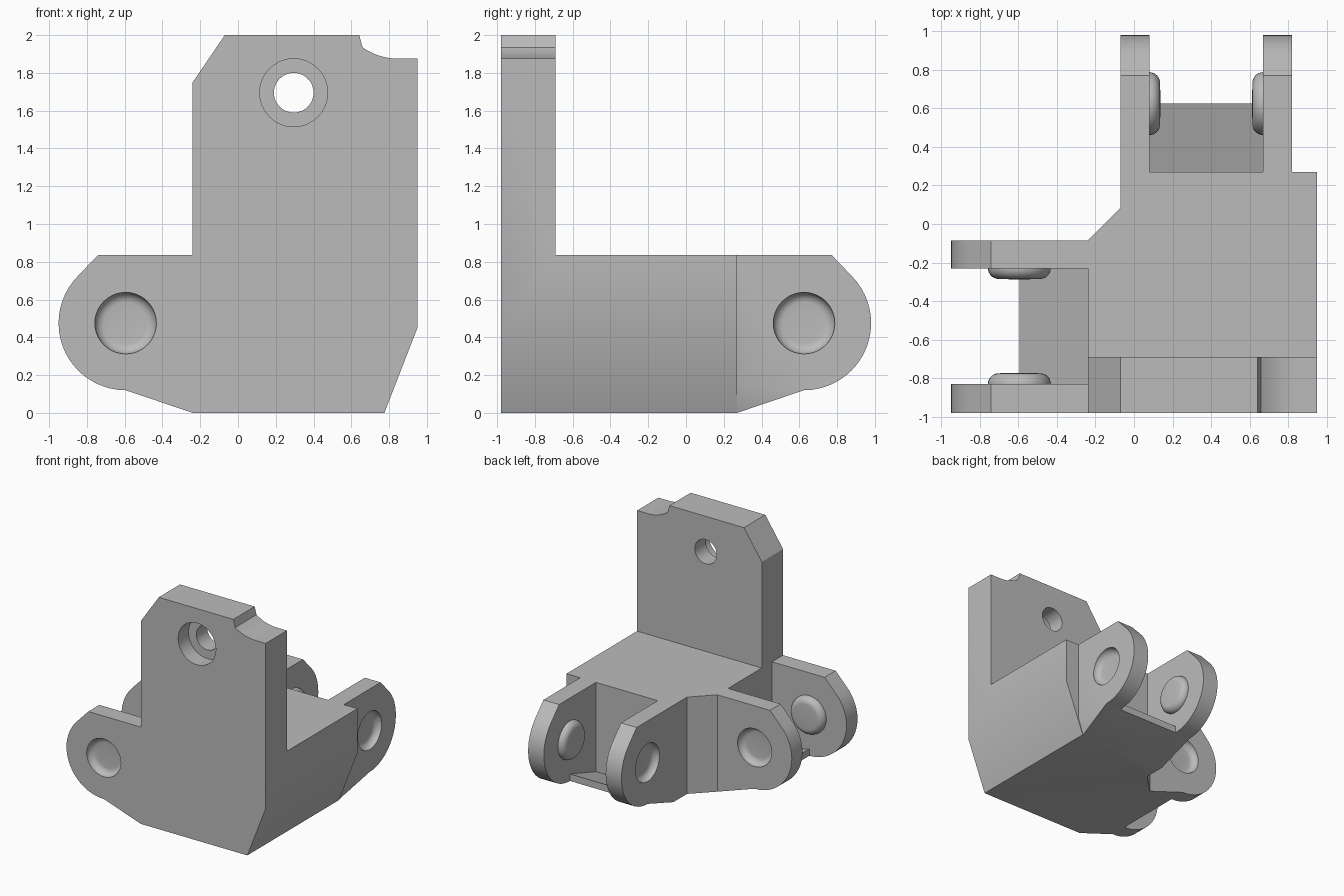
import bpy, bmesh, math
from mathutils import Vector

if "Cube" in bpy.data.objects:
    bpy.data.objects.remove(bpy.data.objects["Cube"])

grey = bpy.data.materials.new("mid_grey")
grey.diffuse_color = (0.5, 0.5, 0.5, 1)
grey.use_nodes = True
grey.node_tree.nodes["Principled BSDF"].inputs["Base Color"].default_value = grey.diffuse_color
TOP = 0.835      # height of the base block
CZ, R = 0.475, 0.355   # hinge centre height, ear radius


def place(axis, a, b, h):
    """Profile point (a, b) at distance h along an axis."""
    return {'x': (h, a, b), 'y': (a, h, b), 'z': (a, b, h)}[axis]


def finish(bm, name):
    bmesh.ops.recalc_face_normals(bm, faces=bm.faces)
    me = bpy.data.meshes.new(name)
    bm.to_mesh(me)
    bm.free()
    ob = bpy.data.objects.new(name, me)
    bpy.context.collection.objects.link(ob)
    me.materials.append(grey)
    return ob


def prism(name, axis, pts, lo, hi, cut=None):
    """Extrude a profile; optionally slice it with a plane (point, outward normal)."""
    bm = bmesh.new()
    rings = [[bm.verts.new(place(axis, a, b, h)) for a, b in pts] for h in (lo, hi)]
    n = len(pts)
    for r in rings:
        bm.faces.new(r)
    for i in range(n):
        j = (i + 1) % n
        bm.faces.new((rings[0][i], rings[0][j], rings[1][j], rings[1][i]))
    if cut:
        res = bmesh.ops.bisect_plane(bm, geom=bm.verts[:] + bm.edges[:] + bm.faces[:],
                                     plane_co=cut[0], plane_no=cut[1], clear_outer=True)
        edges = [e for e in res['geom_cut'] if isinstance(e, bmesh.types.BMEdge)]
        bmesh.ops.edgeloop_fill(bm, edges=edges)
    return finish(bm, name)


def lathe(name, axis, ca, cb, start, sign, profile, seg=40):
    """Turn (radius, height) pairs about an axis line through (ca, cb)."""
    bm = bmesh.new()
    rings = []
    for r, h in profile:
        rings.append([bm.verts.new(place(axis, ca + r * math.cos(2 * math.pi * i / seg),
                                         cb + r * math.sin(2 * math.pi * i / seg),
                                         start + sign * h)) for i in range(seg)])
    for p, q in zip(rings, rings[1:]):
        for i in range(seg):
            j = (i + 1) % seg
            bm.faces.new((p[i], p[j], q[j], q[i]))
    bm.faces.new(rings[0])
    bm.faces.new(rings[-1])
    return finish(bm, name)


def boolean(target, other, op):
    m = target.modifiers.new(op, 'BOOLEAN')
    m.operation, m.object, m.solver = op, other, 'EXACT'
    bpy.context.view_layer.objects.active = target
    bpy.ops.object.modifier_apply(modifier=m.name)
    bpy.data.objects.remove(other)


def smooth(ob):
    bpy.ops.object.select_all(action='DESELECT')
    ob.select_set(True)
    bpy.context.view_layer.objects.active = ob
    bpy.ops.object.shade_smooth_by_angle(angle=math.radians(30))


# hinge ear outline: distance out from the block, height
ear = [(-0.1, 0), (-0.1, TOP), (R + 0.147, TOP)]
for i in range(22):
    t = math.radians(45 - 135 * i / 21)
    ear.append((R + R * math.cos(t), CZ + R * math.sin(t)))
ear.append((0, 0))
# thin floor web between two ears
web = [(-0.1, 0), (0, 0), (R, CZ - R), (R, 0.18), (0, 0.065), (-0.1, 0.065)]


def left(pts):
    return [(-0.24 - u, z) for u, z in pts]


def back(pts):
    return [(0.27 + u, z) for u, z in pts]


# base block, right side tapered in toward the floor
body = prism("hinge_bracket", 'z', [(-0.24, -0.98), (0.95, -0.98), (0.95, 0.27), (-0.07, 0.27),
                                    (-0.07, 0.085), (-0.24, -0.085)], 0, TOP,
             cut=((0.95, 0, 0.45), (0.45, 0, -0.175)))

# upright plate with a clipped corner and a scooped corner
plate = [(-0.24, 0.6), (-0.24, 1.75), (-0.07, 2.0)]
scoop = 0.333
for i in range(11):
    t = math.radians(231.3 + (270 - 231.3) * i / 10)
    plate.append((0.85 + scoop * math.cos(t), 1.875 + scoop + scoop * math.sin(t)))
plate[3] = (plate[3][0], 2.0)
plate += [(0.95, 1.875), (0.95, 0.6)]
parts = [prism("upright_plate", 'y', plate, -0.98, -0.69)]

# ears and webs on the left and back
a, b, c = Vector((0.82, 0.27, 0.14)), Vector((0.82, 0.625, 0.12)), Vector((0.77, 0.27, 0))
normal = (b - a).cross(c - a).normalized()
if normal.x < 0:
    normal = -normal
parts += [prism("left_ear_front", 'y', left(ear), -0.98, -0.83),
          prism("left_ear_rear", 'y', left(ear), -0.23, -0.085),
          prism("left_web", 'y', left(web), -0.83, -0.23),
          prism("back_ear_left", 'x', back(ear), -0.07, 0.08),
          prism("back_ear_right", 'x', back(ear), 0.67, 0.82, cut=(a, normal)),
          prism("back_web", 'x', back(web), 0.08, 0.67)]
for p in parts:
    boolean(body, p, 'UNION')

# rounded button outline shared by the snap bumps and their dimples
button = [(0.163, -0.03), (0.163, 0)]
for i in range(1, 9):
    t = math.radians(90 * i / 8)
    button.append((0.108 + 0.055 * math.cos(t), 0.055 * math.sin(t)))
button.append((0.05, 0.057))

# (axis, centre, outer face, inner face, inward direction)
hinges = [('y', -0.24 - R, -0.98, -0.83, 1), ('y', -0.24 - R, -0.085, -0.23, -1),
          ('x', 0.27 + R, -0.07, 0.08, 1), ('x', 0.27 + R, 0.82, 0.67, -1)]
for axis, centre, outer, inner, sign in hinges:
    boolean(body, lathe("dimple_cutter", axis, centre, CZ, outer, sign, button), 'DIFFERENCE')
    smooth(lathe("snap_bump", axis, centre, CZ, inner, sign, button))

# counterbored screw hole
boolean(body, lathe("hole_cutter", 'y', 0.295, 1.695, -0.98, 1,
                    [(0.18, -0.05), (0.18, 0.14), (0.105, 0.14), (0.105, 0.4)]), 'DIFFERENCE')

# merge coplanar faces left by the unions
bm = bmesh.new()
bm.from_mesh(body.data)
bmesh.ops.remove_doubles(bm, verts=bm.verts, dist=0.0005)
bmesh.ops.dissolve_limit(bm, angle_limit=math.radians(0.3), verts=bm.verts, edges=bm.edges)
bm.to_mesh(body.data)
bm.free()
smooth(body)
